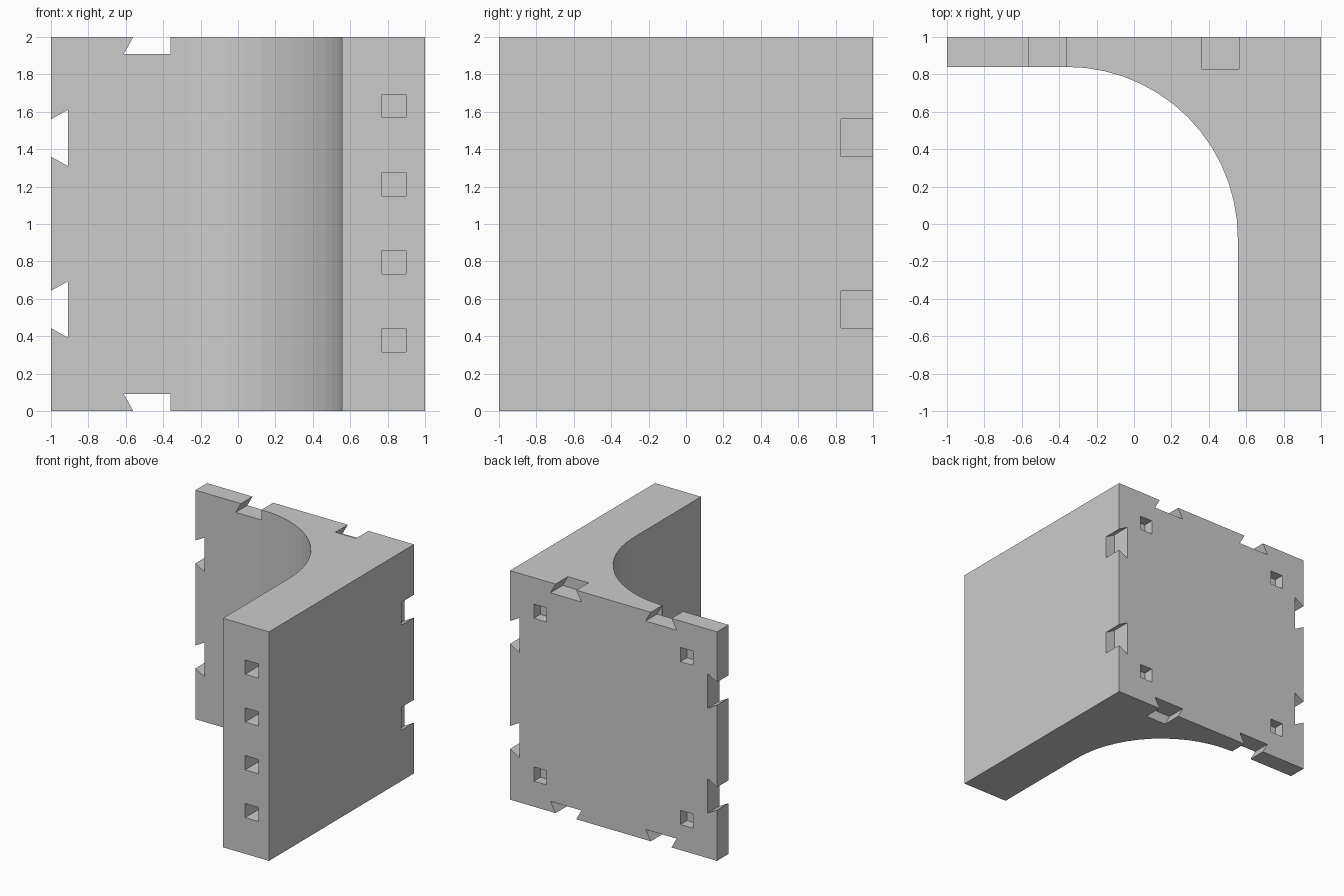
import bpy, bmesh, math

if "Cube" in bpy.data.objects:
    bpy.data.objects.remove(bpy.data.objects["Cube"])


def extrude_profile(bm, points, direction):
    """Closed prism from a planar list of points."""
    n = len(points)
    a = [bm.verts.new(p) for p in points]
    b = [bm.verts.new([p[i] + direction[i] for i in range(3)]) for p in points]
    bm.faces.new(a)
    bm.faces.new(b[::-1])
    for i in range(n):
        j = (i + 1) % n
        bm.faces.new((a[i], b[i], b[j], a[j]))


def box(bm, x0, x1, y0, y1, z0, z1):
    extrude_profile(bm, [(x0, y0, z0), (x1, y0, z0), (x1, y1, z0), (x0, y1, z0)],
                    (0, 0, z1 - z0))


def make_object(name, bm):
    bmesh.ops.recalc_face_normals(bm, faces=bm.faces)
    mesh = bpy.data.meshes.new(name)
    bm.to_mesh(mesh)
    bm.free()
    obj = bpy.data.objects.new(name, mesh)
    bpy.context.collection.objects.link(obj)
    return obj


# Corner wall: thin back panel, thick right panel, rounded inside corner
WALL_Y, WALL_X, R, SEGS = 0.84, 0.555, 0.915, 14
profile = [(-1, WALL_Y, 0)]
for i in range(SEGS + 1):
    t = math.radians(90 - 90 * i / SEGS)
    profile.append((WALL_X - R + R * math.cos(t), WALL_Y - R + R * math.sin(t), 0))
profile += [(WALL_X, -1, 0), (1, -1, 0), (1, 1, 0), (-1, 1, 0)]
bm = bmesh.new()
extrude_profile(bm, profile, (0, 0, 2))
wall = make_object("corner_wall", bm)

cut = bmesh.new()

# Dovetail slots around the back panel: (offset along edge, depth into edge)
tail = [(-0.089, -0.02), (0.089, -0.02), (0.15, 0.09), (-0.15, 0.09)]
half_tail = [(-0.089, -0.02), (0.1, -0.02), (0.1, 0.09), (-0.15, 0.09)]
for base, inward in ((0, 1), (2, -1)):
    for x, y0, shape in ((0.46, 0.83, tail), (-0.46, 0.842, tail), (-0.46, 0.8, half_tail)):
        extrude_profile(cut, [(x + u, y0, base + inward * v) for u, v in shape],
                        (0, 1.05 - y0, 0))
for base, inward in ((-1, 1), (1, -1)):
    for z in (0.543, 1.46):
        extrude_profile(cut, [(base + inward * v, 0.83, z + u) for u, v in tail],
                        (0, 0.22, 0))

# Square peg sockets in the front end of the thick panel
for i in range(4):
    z = 0.378 + 0.4175 * i
    box(cut, 0.77, 0.897, -1.05, -0.8, z - 0.062, z + 0.062)

# Square sockets at the corners of the back face
for x in (-0.708, 0.708):
    for z in (0.285, 1.707):
        box(cut, x - 0.062, x + 0.062, 0.91, 1.05, z - 0.062, z + 0.062)

cutter = make_object("slot_cutter", cut)
cutter.hide_render = True
cutter.hide_viewport = False

# Cut the slots and sockets, then discard the cutter
mod = wall.modifiers.new("slots", 'BOOLEAN')
mod.operation = 'DIFFERENCE'
mod.solver = 'EXACT'
mod.use_self = True
mod.object = cutter
bpy.context.view_layer.objects.active = wall
wall.select_set(True)
bpy.ops.object.modifier_apply(modifier=mod.name)
bpy.data.objects.remove(cutter)
